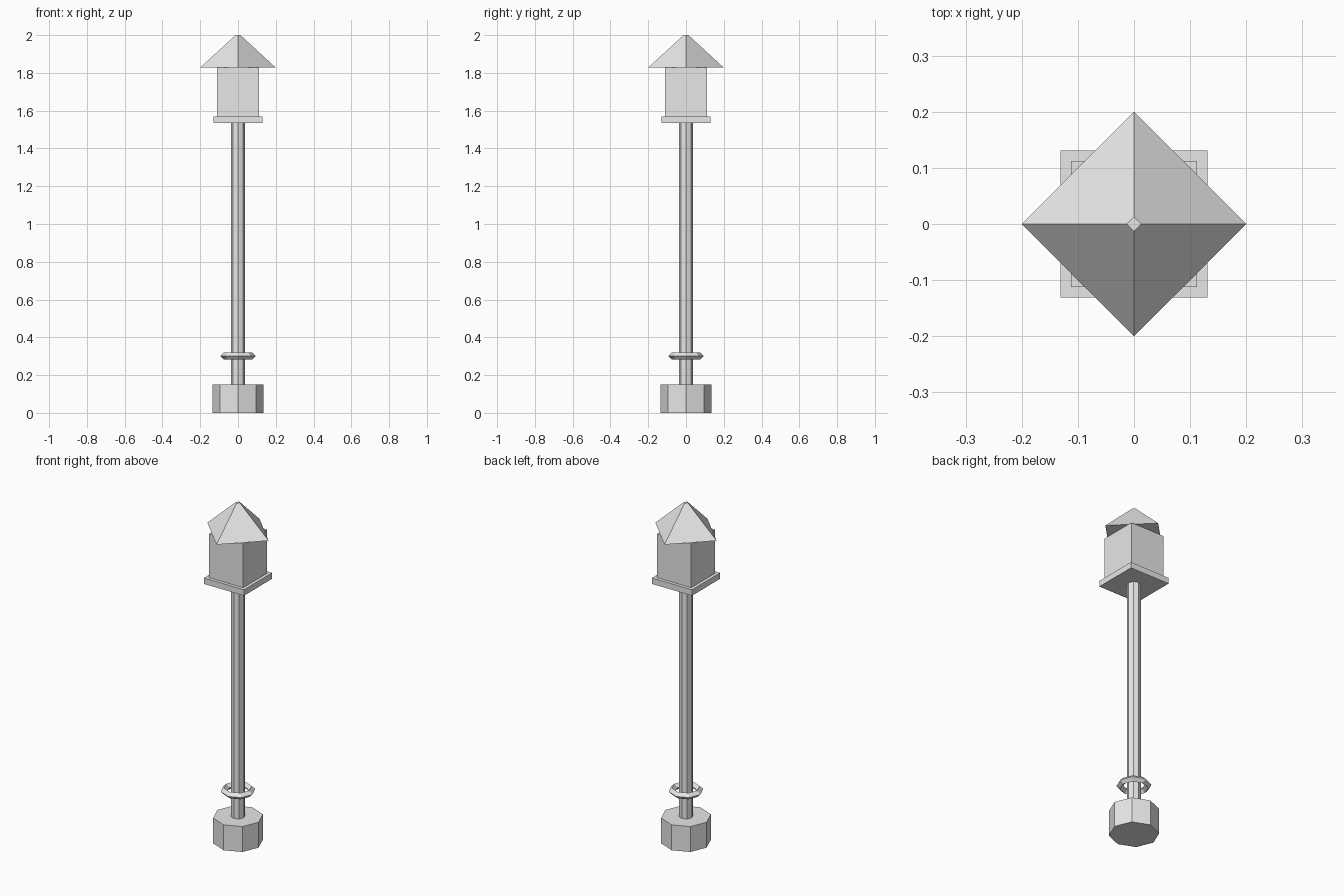
import bpy
import math

default_cube = bpy.data.objects.get("Cube")
if default_cube:
    bpy.data.objects.remove(default_cube, do_unlink=True)

grey = bpy.data.materials.new("light grey")
grey.use_nodes = True
grey.diffuse_color = (0.8, 0.8, 0.8, 1)
grey.node_tree.nodes["Principled BSDF"].inputs["Base Color"].default_value = grey.diffuse_color


def finish(name):
    part = bpy.context.object
    part.name = name
    part.data.materials.clear()
    part.data.materials.append(grey)
    return part


def prism(name, sides, r_bottom, r_top, z0, z1, turn=0.0):
    """Flat-sided column or pyramid between two heights."""
    bpy.ops.mesh.primitive_cone_add(
        vertices=sides, radius1=r_bottom, radius2=r_top, depth=z1 - z0,
        location=(0, 0, (z0 + z1) / 2), rotation=(0, 0, turn))
    return finish(name)


def square_block(name, half, z0, z1):
    r = half * math.sqrt(2)
    return prism(name, 4, r, r, z0, z1, math.pi / 4)


# Octagonal foot and slim post
prism("base", 8, 0.135, 0.135, 0, 0.15)
prism("post", 8, 0.038, 0.038, 0.15, 1.535)

# Loose collar ring with a diamond cross-section
bpy.ops.mesh.primitive_torus_add(
    major_segments=8, minor_segments=4, major_radius=0.075,
    minor_radius=0.019, location=(0, 0, 0.302))
finish("collar_ring")

# Lantern head: tray, square body, and a roof turned by 45 degrees
square_block("lantern_tray", 0.131, 1.535, 1.57)
square_block("lantern_body", 0.112, 1.57, 1.828)
prism("lantern_roof", 4, 0.2, 0.013, 1.828, 2.0)
